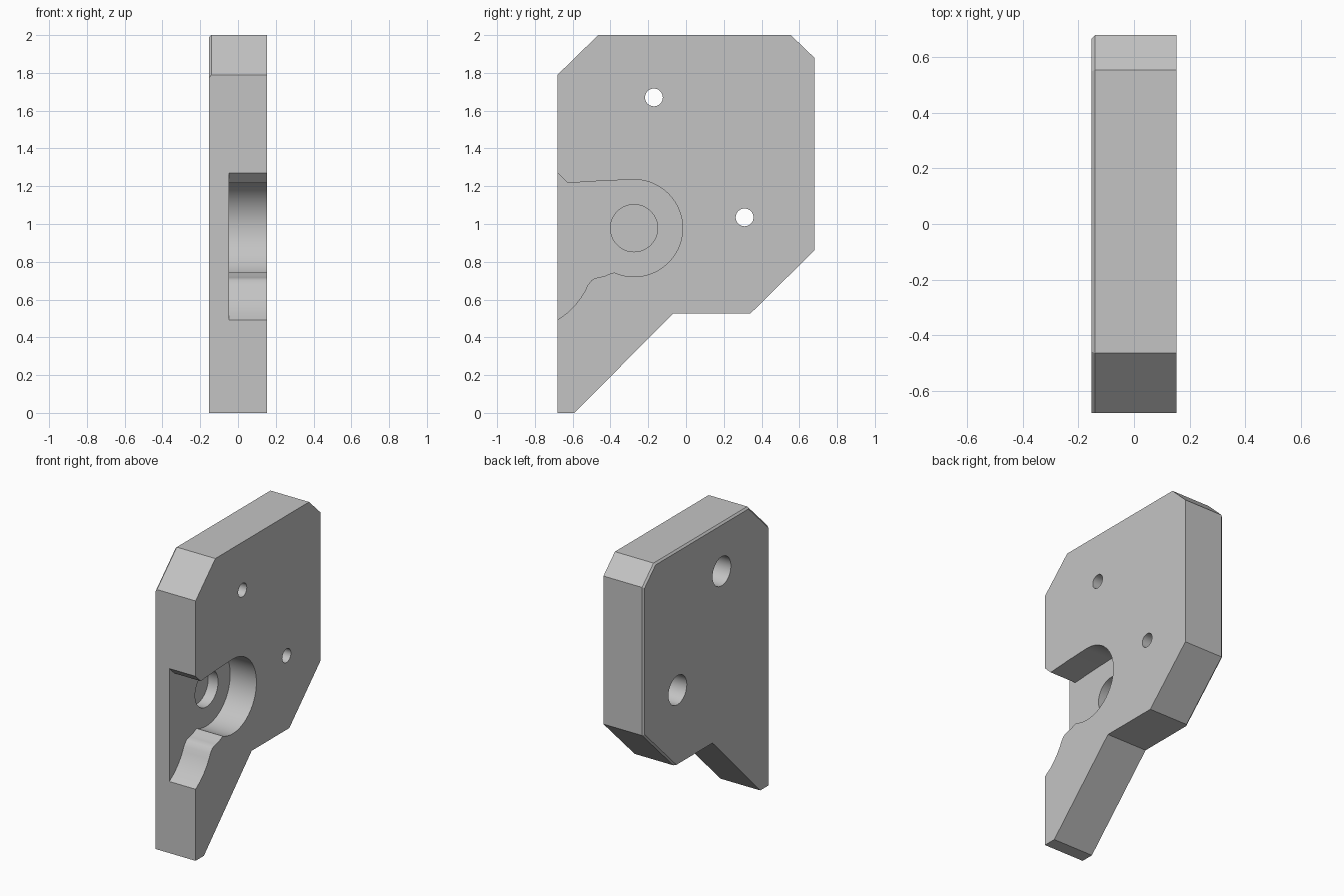
import bpy, bmesh
from math import sin, cos, radians, pi

cube = bpy.data.objects.get("Cube")
if cube:
    bpy.data.objects.remove(cube, do_unlink=True)

HALF = 0.153          # half thickness
FLOOR = -0.047        # pocket floor
CHAMFER = 0.012

grey = bpy.data.materials.new("plain grey")
grey.use_nodes = True
colour = (0.55, 0.55, 0.55, 1)
grey.diffuse_color = colour
grey.node_tree.nodes["Principled BSDF"].inputs["Base Color"].default_value = colour


def prism(name, profile, x0, x1):
    """Extrude a (y, z) profile along x."""
    bm = bmesh.new()
    face = bm.faces.new([bm.verts.new((x0, y, z)) for y, z in profile])
    out = bmesh.ops.extrude_face_region(bm, geom=[face])
    moved = [v for v in out["geom"] if isinstance(v, bmesh.types.BMVert)]
    bmesh.ops.translate(bm, verts=moved, vec=(x1 - x0, 0, 0))
    bmesh.ops.recalc_face_normals(bm, faces=bm.faces)
    mesh = bpy.data.meshes.new(name)
    bm.to_mesh(mesh)
    bm.free()
    mesh.materials.append(grey)
    obj = bpy.data.objects.new(name, mesh)
    bpy.context.collection.objects.link(obj)
    return obj


def arc(y, z, r, start, end, n):
    angles = [radians(start + (end - start) * i / n) for i in range(n + 1)]
    return [(y + r * cos(a), z + r * sin(a)) for a in angles]


def circle(y, z, r):
    return arc(y, z, r, 0, 360, 64)[:-1]


# Plate outline with clipped corners and a pointed front leg
plate = prism("plate", [
    (-0.68, 0), (-0.59, 0), (-0.07, 0.525), (0.34, 0.525), (0.68, 0.86),
    (0.68, 1.88), (0.555, 2), (-0.465, 2), (-0.68, 1.79)], -HALF, HALF)

# Thin chamfer round the top and back edges of the right-hand side
bm = bmesh.new()
bm.from_mesh(plate.data)
edges = []
for e in bm.edges:
    a, b = (v.co for v in e.verts)
    mid = (a + b) / 2
    on_side = max(a.x, b.x) < 0
    if on_side and (mid.z > 1.8 or mid.y > 0.4):
        edges.append(e)
bmesh.ops.bevel(bm, geom=edges, offset=CHAMFER, offset_type='OFFSET',
                segments=1, affect='EDGES')
bm.to_mesh(plate.data)
bm.free()

# Open pocket: flared mouth, round seat and curved lower lip
pocket = [(-0.73, 1.32), (-0.625, 1.217), (-0.45, 1.228)]
pocket += arc(-0.275, 0.978, 0.257, 92, -114, 56)
pocket += [(-0.40, 0.738), (-0.43, 0.724), (-0.46, 0.718), (-0.485, 0.712),
           (-0.50, 0.702), (-0.52, 0.677)]
pocket += [(-0.535, 0.645), (-0.56, 0.605), (-0.59, 0.567), (-0.63, 0.528),
           (-0.68, 0.493), (-0.73, 0.465)]
cutters = [prism("pocket_cutter", pocket, FLOOR, 0.3),
           prism("seat_cutter", circle(-0.275, 0.978, 0.125), FLOOR - 0.075, 0.1)]

# Two screw holes with counterbores on the right-hand side
for y, z in ((-0.17, 1.67), (0.31, 1.035)):
    cutters.append(prism("screw_hole_cutter", circle(y, z, 0.047), -0.3, 0.3))
    cutters.append(prism("counterbore_cutter", circle(y, z, 0.1), -0.3, 0.05))

bpy.ops.object.select_all(action='DESELECT')
bpy.context.view_layer.objects.active = plate
plate.select_set(True)
for cutter in cutters:
    cutter.hide_render = True
    mod = plate.modifiers.new("cut", 'BOOLEAN')
    mod.operation = 'DIFFERENCE'
    mod.solver = 'EXACT'
    mod.object = cutter
    bpy.ops.object.modifier_apply(modifier=mod.name)
    bpy.data.objects.remove(cutter, do_unlink=True)

bpy.ops.object.shade_smooth_by_angle(angle=pi / 7)
